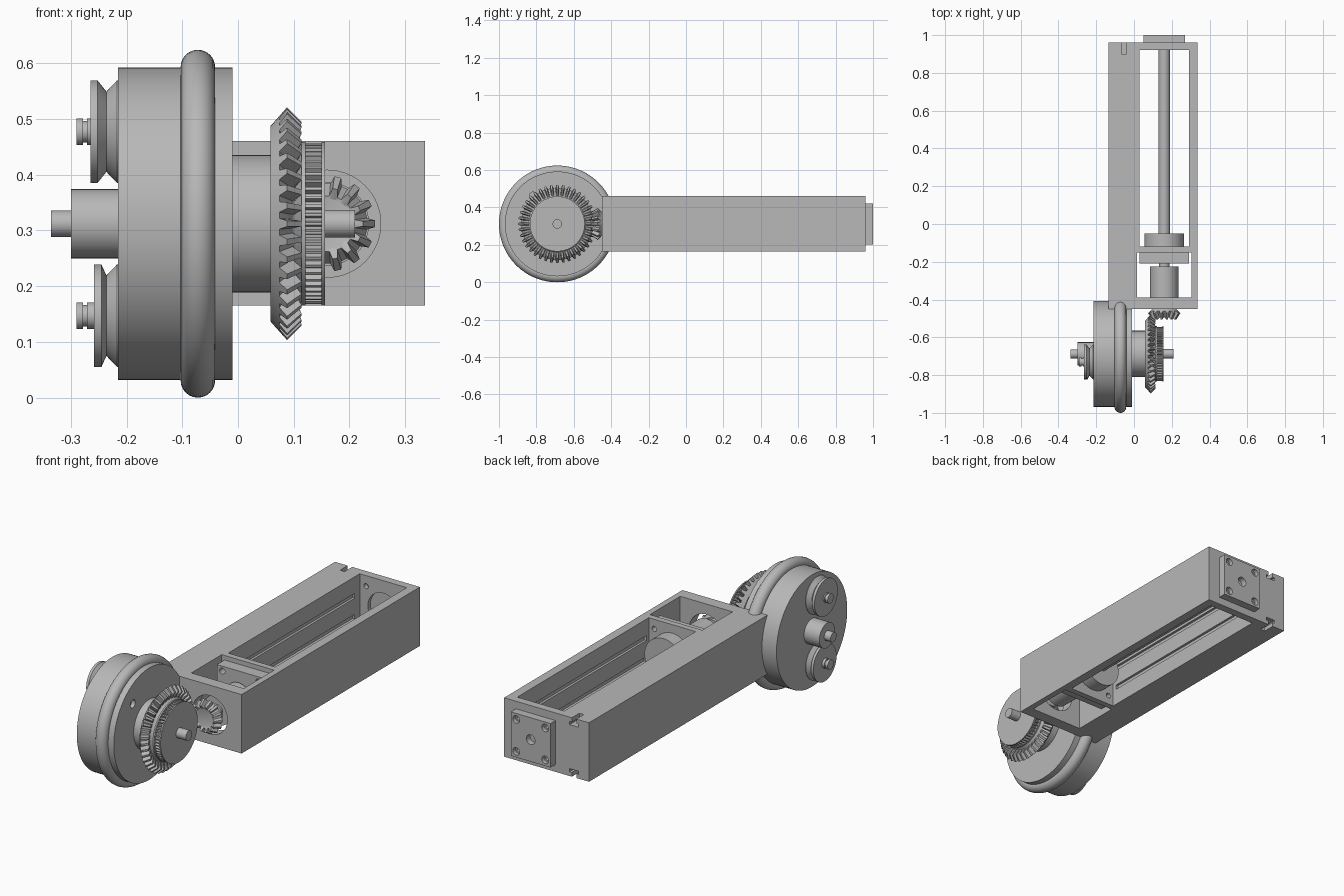
import bpy, bmesh, math
from mathutils import Vector

cube = bpy.data.objects.get("Cube")
if cube:
    bpy.data.objects.remove(cube, do_unlink=True)

grey = bpy.data.materials.new("machined_grey")
grey.use_nodes = True
grey.diffuse_color = (0.48, 0.48, 0.48, 1)
grey.node_tree.nodes["Principled BSDF"].inputs["Base Color"].default_value = grey.diffuse_color

WHEEL_Y, AXIS_Z, SHAFT_X = -0.688, 0.312, 0.16
WHEEL = (WHEEL_Y, AXIS_Z)
SCREW = (SHAFT_X, AXIS_Z)


def finish(name, bm, smooth=True):
    bmesh.ops.recalc_face_normals(bm, faces=bm.faces[:])
    mesh = bpy.data.meshes.new(name)
    bm.to_mesh(mesh)
    bm.free()
    mesh.materials.append(grey)
    ob = bpy.data.objects.new(name, mesh)
    bpy.context.collection.objects.link(ob)
    bpy.ops.object.select_all(action='DESELECT')
    ob.select_set(True)
    bpy.context.view_layer.objects.active = ob
    if smooth:
        bpy.ops.object.shade_smooth_by_angle(angle=math.radians(30))
    return ob


def place(axis, centre, t, r, a):
    """Point at distance t along the axis, radius r, angle a."""
    u, v = centre[0] + r * math.cos(a), centre[1] + r * math.sin(a)
    return Vector((t, u, v)) if axis == 'X' else Vector((u, t, v))


def turned(name, axis, centre, tip, root=None, teeth=0, sides=64):
    """Turned solid from (t, r) profile; with teeth, alternates tip and root profiles."""
    bm = bmesh.new()
    cols = []
    if teeth:
        pitch = math.tau / teeth
        for i in range(teeth):
            for off, prof in ((-.32, root), (-.16, tip), (.16, tip), (.32, root)):
                cols.append(((i + off) * pitch, prof))
    else:
        cols = [(i * math.tau / sides, tip) for i in range(sides)]
    rings = [[bm.verts.new(place(axis, centre, t, r, a)) for t, r in prof]
             for a, prof in cols]
    for i, ring in enumerate(rings):
        nxt = rings[(i + 1) % len(rings)]
        for j in range(len(ring) - 1):
            bm.faces.new((ring[j], ring[j + 1], nxt[j + 1], nxt[j]))
    bm.faces.new([r[0] for r in rings])
    bm.faces.new([r[-1] for r in rings])
    return finish(name, bm)


def cyl(name, axis, centre, t0, t1, r, sides=64):
    return turned(name, axis, centre, [(t0, r), (t1, r)], sides=sides)


def box(name, x, y, z):
    bm = bmesh.new()
    bmesh.ops.create_cube(bm, size=1)
    for v in bm.verts:
        v.co = Vector([(a + b) / 2 + c * (b - a) for c, (a, b) in zip(v.co, (x, y, z))])
    return finish(name, bm, smooth=False)


def cut(ob, cutters):
    for c in cutters:
        m = ob.modifiers.new("cut", 'BOOLEAN')
        m.operation, m.solver, m.object = 'DIFFERENCE', 'EXACT', c
        bpy.context.view_layer.objects.active = ob
        bpy.ops.object.modifier_apply(modifier=m.name)
        bpy.data.objects.remove(c, do_unlink=True)
    bpy.ops.object.select_all(action='DESELECT')
    ob.select_set(True)
    bpy.ops.object.shade_smooth_by_angle(angle=math.radians(30))


def corner_holes(y0, y1, d, r):
    return [cyl("cutter", 'Y', (SHAFT_X + sx * d, AXIS_Z + sz * d), y0, y1, r, 20)
            for sx in (-1, 1) for sz in (-1, 1)]


# Arm frame: two open compartments, front bore, bearing recess, wall grooves, tail slots
frame = box("arm_frame", (-.135, .335), (-.45, .96), (.165, .46))
cutters = [
    box("cutter", (.03, .29), (-.12, .92), (0, 1)),
    box("cutter", (.015, .305), (-.39, -.15), (0, 1)),
    cyl("cutter", 'Y', SCREW, -.5, -.35, .096),
    cyl("cutter", 'Y', SCREW, .9, .94, .085),
    cyl("cutter", 'Y', SCREW, -.16, -.11, .04),
]
cutters += corner_holes(.9, .945, .095, .013) + corner_holes(-.16, -.11, .1, .013)
for z in (.26, .365):
    cutters.append(box("cutter", (.018, .302), (-.1, .88), (z - .012, z + .012)))
for s in (-1, 1):
    def zs(a, b):
        edge = AXIS_Z + s * .148
        return tuple(sorted((edge - s * a, edge - s * b)))
    cutters.append(box("cutter", (-.065, -.04), (.9, 1), zs(-.02, .035)))
    cutters.append(box("cutter", (-.078, -.027), (.9, 1), zs(.022, .038)))
cut(frame, cutters)

# End plate with counterbored holes
plate = box("end_plate", (.05, .27), (.96, 1), (.202, .422))
cut(plate, [cyl("cutter", 'Y', SCREW, .97, 1.1, .024, 32)]
    + corner_holes(.98, 1.1, .08, .019) + corner_holes(.965, 1.1, .08, .011))

# Drive line inside the frame
cyl("long_shaft", 'Y', SCREW, -.05, .94, .03, 32)
cyl("bearing_disc", 'Y', SCREW, -.12, -.05, .105)
block = box("bearing_block", (.03, .29), (-.21, -.15), (.187, .437))
cut(block, corner_holes(-.3, -.16, .1, .015))
cyl("coupling_shaft", 'Y', SCREW, -.46, -.1, .028, 32)
cyl("coupling_sleeve", 'Y', SCREW, -.39, -.225, .075)

# Pinion bevel gear
turned("pinion_gear", 'Y', SCREW,
       [(-.445, .058), (-.472, .086), (-.506, .064), (-.495, .045)],
       [(-.445, .058), (-.46, .072), (-.496, .05), (-.495, .045)], teeth=14)
cyl("pinion_hub", 'Y', SCREW, -.46, -.43, .055, 32)

# Wheel drum and tyre ring
drum = cyl("wheel_drum", 'X', WHEEL, -.215, -.01, .28, 96)
cut(drum, [cyl("cutter", 'X', (WHEEL_Y - .13, AXIS_Z + .15), -.03, .02, .02, 20)])
bpy.ops.mesh.primitive_torus_add(major_radius=.281, minor_radius=.031, major_segments=96,
                                 minor_segments=24, location=(-.072, WHEEL_Y, AXIS_Z),
                                 rotation=(0, math.pi / 2, 0))
tyre = bpy.context.object
tyre.name = "tyre_ring"
tyre.data.materials.append(grey)
bpy.ops.object.shade_smooth()

# Wheel axle, boss and hub
cyl("axle_boss", 'X', WHEEL, -.3, -.21, .062, 48)
cyl("axle_left_end", 'X', WHEEL, -.335, -.29, .024, 32)
cyl("axle_right_end", 'X', WHEEL, .15, .21, .025, 32)
cyl("wheel_hub", 'X', WHEEL, -.02, .065, .123)

# Large bevel gear
turned("crown_gear", 'X', WHEEL,
       [(.058, .1), (.058, .175), (.088, .209), (.114, .183), (.1, .152), (.117, .14)],
       [(.058, .1), (.058, .175), (.074, .193), (.098, .157), (.1, .152), (.117, .14)],
       teeth=40)

# Toothed pulley between two flanges
turned("toothed_pulley", 'X', WHEEL, [(.114, .144), (.153, .144)],
       [(.114, .133), (.153, .133)], teeth=56)
for t0, t1 in ((.114, .121), (.15, .156)):
    cyl("pulley_flange", 'X', WHEEL, t0, t1, .147)

# Two grooved rollers with pins on the outer drum face
for side, shift in ((1, 0), (-1, .007)):
    c = (WHEEL_Y - .042, AXIS_Z + side * .165)
    turned("grooved_roller", 'X', c,
           [(-.265 + shift, .092), (-.252 + shift, .092), (-.236, .072),
            (-.217, .092), (-.212, .092)])
    turned("roller_pin", 'X', c,
           [(-.29, .024), (-.278, .024), (-.278, .019), (-.271, .019),
            (-.271, .024), (-.25, .024)], sides=32)
